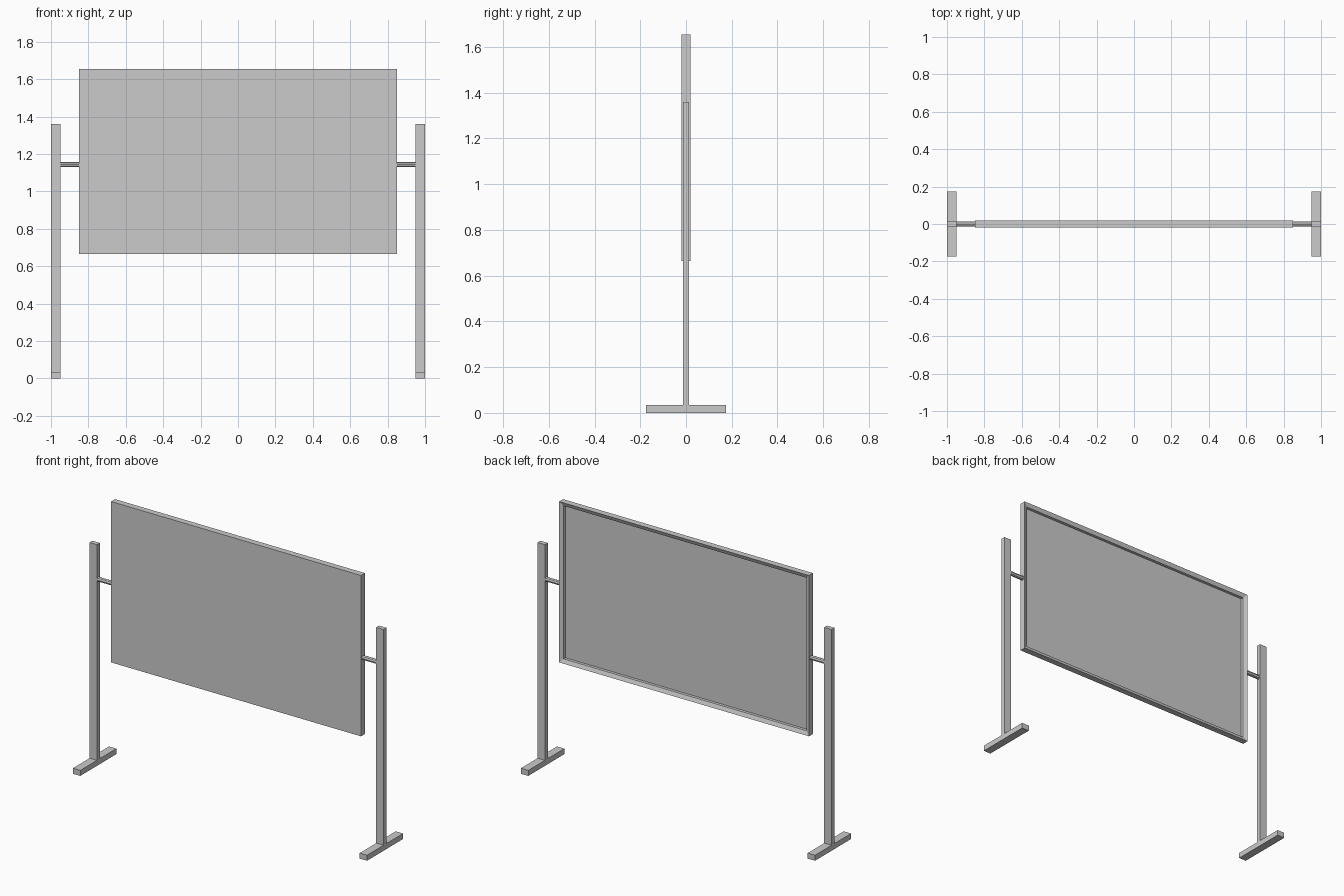
import bpy, bmesh, math
from mathutils import Vector

if "Cube" in bpy.data.objects:
    bpy.data.objects.remove(bpy.data.objects["Cube"])


def finish(bm, name):
    bmesh.ops.recalc_face_normals(bm, faces=bm.faces)
    mesh = bpy.data.meshes.new(name)
    bm.to_mesh(mesh)
    bm.free()
    obj = bpy.data.objects.new(name, mesh)
    bpy.context.collection.objects.link(obj)
    return obj


def box_mesh(lo, hi):
    bm = bmesh.new()
    bmesh.ops.create_cube(bm, size=1)
    lo, hi = Vector(lo), Vector(hi)
    bmesh.ops.scale(bm, vec=hi - lo, verts=bm.verts)
    bmesh.ops.translate(bm, vec=(lo + hi) / 2, verts=bm.verts)
    bm.normal_update()
    return bm


# board: flat front, back with a sloped rim and a recessed panel
bm = box_mesh((-0.85, -0.019, 0.665), (0.85, 0.019, 1.654))
back = max(bm.faces, key=lambda f: f.normal.y)
bmesh.ops.inset_region(bm, faces=[back], thickness=0.024, use_even_offset=True)
bmesh.ops.translate(bm, vec=(0, -0.01, 0), verts=back.verts)
panel = bmesh.ops.extrude_discrete_faces(bm, faces=[back])["faces"][0]
bmesh.ops.translate(bm, vec=(0, -0.018, 0), verts=panel.verts)
finish(bm, "board")

for side, s in (("left", -1), ("right", 1)):
    x0, x1 = sorted((s * 0.95, s * 1.0))
    # foot and upright post
    finish(box_mesh((x0, -0.175, 0), (x1, 0.175, 0.034)), side + "_foot")
    finish(box_mesh((x0, -0.014, 0.034), (x1, 0.014, 1.36)), side + "_post")
    # pivot rod between board and post
    bm = bmesh.new()
    bmesh.ops.create_cone(bm, cap_ends=True, segments=8,
                          radius1=0.0135, radius2=0.0135, depth=0.1)
    rod = finish(bm, side + "_pivot_rod")
    rod.rotation_euler = (0, math.pi / 2, 0)
    rod.location = (s * 0.9, 0, 1.143)
